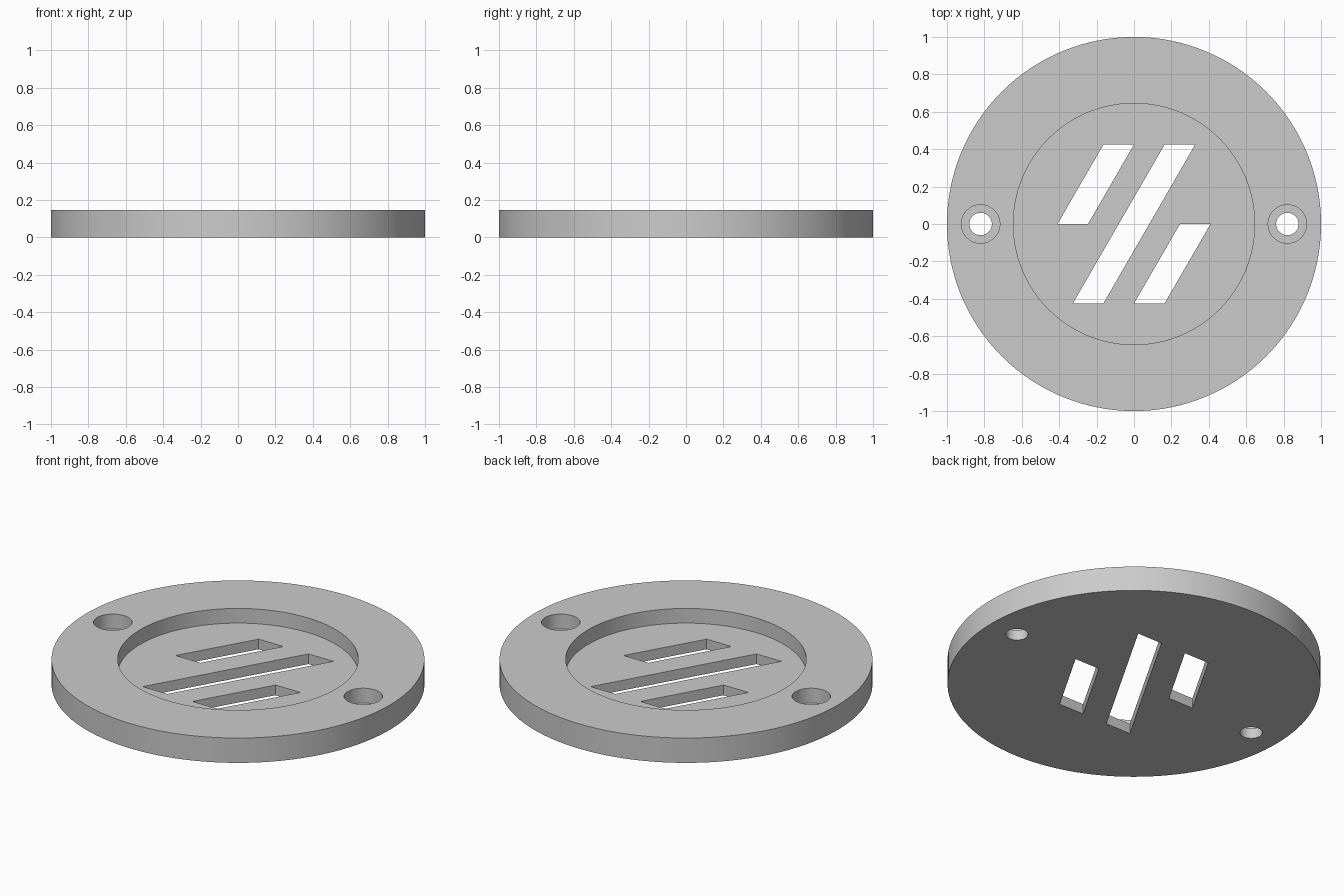
import bpy
import math

if "Cube" in bpy.data.objects:
    bpy.data.objects.remove(bpy.data.objects["Cube"])

HEIGHT = 0.147     # full thickness of the disc
FLOOR = 0.06       # level of the recess and counterbore floors
SLOT = 0.425       # half height of the slot pattern

grey = bpy.data.materials.new("plain grey")
grey.use_nodes = True
grey.diffuse_color = (0.6, 0.6, 0.6, 1)
grey.node_tree.nodes["Principled BSDF"].inputs["Base Color"].default_value = (0.6, 0.6, 0.6, 1)


def prism(name, outline, bottom, top):
    """Extrude a counter-clockwise outline between two heights."""
    n = len(outline)
    verts = [(x, y, z) for z in (bottom, top) for x, y in outline]
    faces = [tuple(reversed(range(n))), tuple(range(n, 2 * n))]
    faces += [(i, (i + 1) % n, (i + 1) % n + n, i + n) for i in range(n)]
    mesh = bpy.data.meshes.new(name)
    mesh.from_pydata(verts, [], faces)
    mesh.materials.append(grey)
    obj = bpy.data.objects.new(name, mesh)
    bpy.context.collection.objects.link(obj)
    return obj


def circle(radius, cx=0.0, sides=128):
    steps = [math.tau * i / sides for i in range(sides)]
    return [(cx + radius * math.cos(a), radius * math.sin(a)) for a in steps]


def slanted(x_low, x_high, y_low, y_high, width=0.163):
    return [(x_low, y_low), (x_low + width, y_low), (x_high + width, y_high), (x_high, y_high)]


# Solid disc
disc = prism("round_cover_plate", circle(1.0), 0, HEIGHT)

# Central recess
cutters = [prism("recess_cutter", circle(0.645), FLOOR, 1)]

# Counterbored screw holes on both sides
for side in (-1, 1):
    cutters.append(prism("counterbore_cutter", circle(0.103, side * 0.82, 64), FLOOR, 1))
    cutters.append(prism("screw_hole_cutter", circle(0.06, side * 0.82, 64), -1, 1))

# Three slanted slots through the recess floor
for x_low, x_high, y_low, y_high in ((-0.409, -0.163, 0, SLOT),
                                     (-0.327, 0.164, -SLOT, SLOT),
                                     (0, 0.246, -SLOT, 0)):
    cutters.append(prism("slot_cutter", slanted(x_low, x_high, y_low, y_high), -1, 1))

# Cut everything, bake the result and discard the cutters
for cutter in cutters:
    cutter.hide_render = True
    cut = disc.modifiers.new(cutter.name, "BOOLEAN")
    cut.operation = "DIFFERENCE"
    cut.solver = "EXACT"
    cut.object = cutter

graph = bpy.context.evaluated_depsgraph_get()
baked = bpy.data.meshes.new_from_object(disc.evaluated_get(graph))
disc.modifiers.clear()
disc.data = baked
for cutter in cutters:
    bpy.data.objects.remove(cutter)

# Smooth round walls, sharp rims
bpy.ops.object.select_all(action="DESELECT")
disc.select_set(True)
bpy.context.view_layer.objects.active = disc
bpy.ops.object.shade_smooth_by_angle(angle=math.radians(30))
